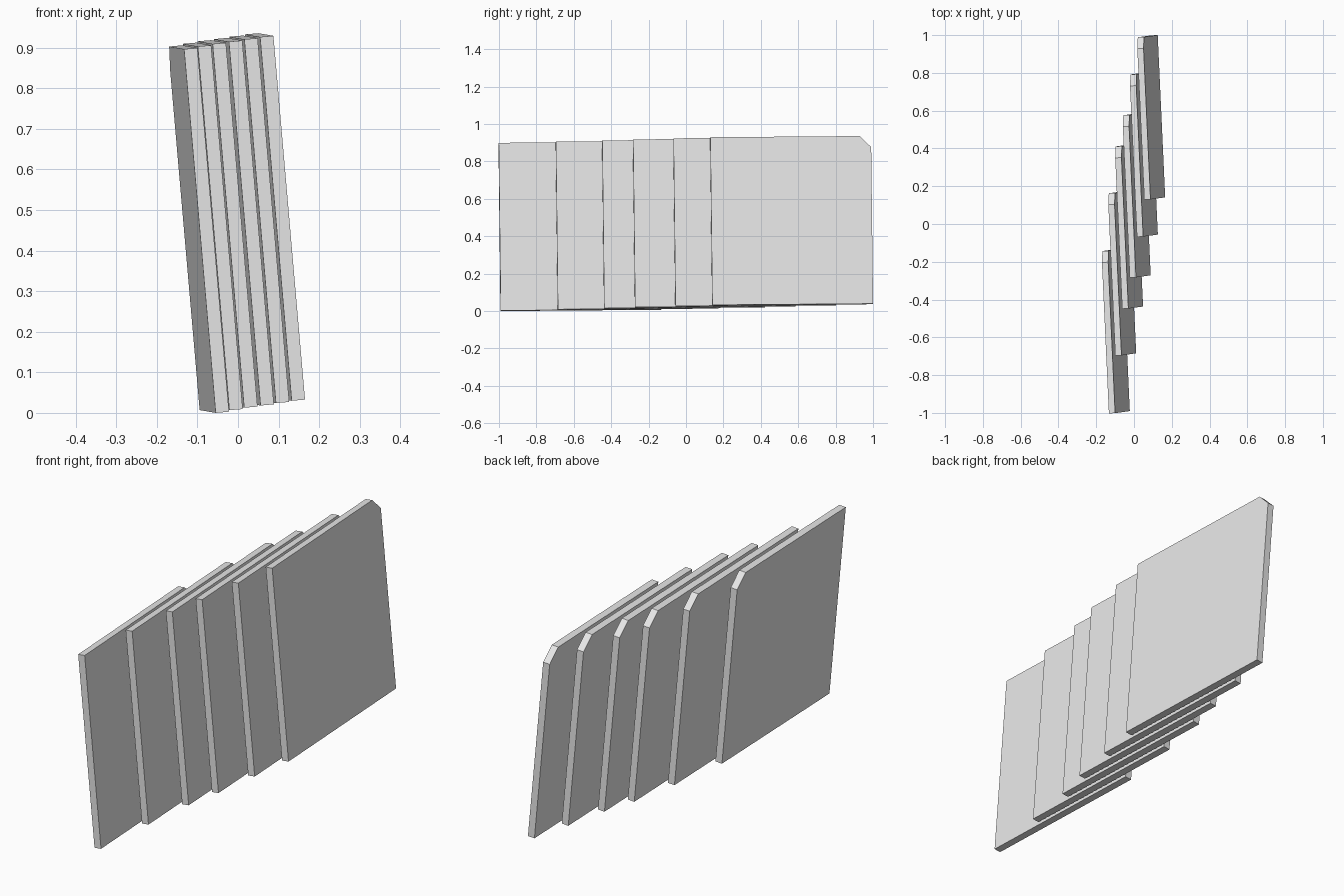
import bpy
import bmesh
from mathutils import Vector, Matrix

if "Cube" in bpy.data.objects:
    bpy.data.objects.remove(bpy.data.objects["Cube"])

grey = bpy.data.materials.new("light_grey")
grey.diffuse_color = (0.8, 0.8, 0.8, 1.0)
grey.use_nodes = True
grey.node_tree.nodes["Principled BSDF"].inputs["Base Color"].default_value = grey.diffuse_color

# Slightly leaning frame shared by all the panels
along = Vector((-0.046, 1.0, 0.008)).normalized()
up = Vector((-0.087, -0.009, 1.0)).normalized()
across = along.cross(up).normalized()
up = across.cross(along)
origin = Vector((-0.055, -0.992, 0.0))

LENGTH, HEIGHT, THICK, PITCH, CHAMFER = 0.86, 0.90, 0.033, 0.048, 0.06

# Panel outline with one cut corner at the upper back
outline = [(0, 0), (LENGTH, 0), (LENGTH, HEIGHT - CHAMFER),
           (LENGTH - CHAMFER, HEIGHT), (0, HEIGHT)]


def panel(name, index, slide):
    bm = bmesh.new()
    face = bm.faces.new([bm.verts.new((0, y, z)) for y, z in outline])
    side = bmesh.ops.extrude_face_region(bm, geom=[face])["geom"]
    bmesh.ops.translate(bm, vec=(THICK, 0, 0),
                        verts=[v for v in side if isinstance(v, bmesh.types.BMVert)])
    bmesh.ops.recalc_face_normals(bm, faces=bm.faces)
    # Place in the leaning frame
    frame = Matrix((across, along, up)).transposed().to_4x4()
    place = Matrix.Translation(origin + across * PITCH * index + along * slide)
    bm.transform(place @ frame)
    mesh = bpy.data.meshes.new(name)
    bm.to_mesh(mesh)
    bm.free()
    mesh.materials.append(grey)
    bpy.context.collection.objects.link(bpy.data.objects.new(name, mesh))


# Stack of six panels, each slid further back than the last
for i, slide in enumerate((0.0, 0.304, 0.55, 0.713, 0.927, 1.122)):
    panel(f"panel_{i + 1}", i, slide)
